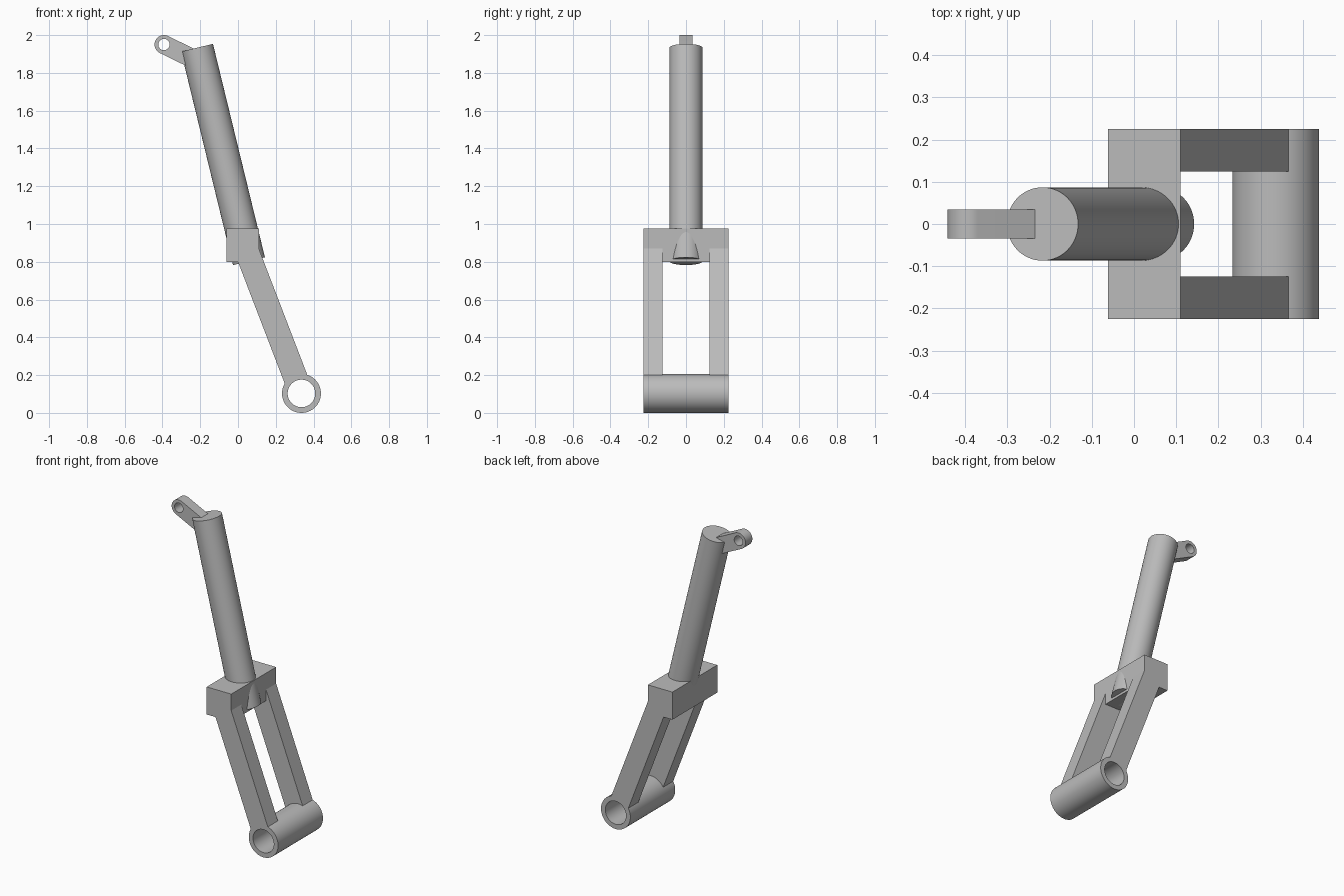
import bpy
from math import cos, sin, pi, radians, atan2
from mathutils import Vector

cube = bpy.data.objects.get("Cube")
if cube:
    bpy.data.objects.remove(cube, do_unlink=True)

metal = bpy.data.materials.new("plain_grey_metal")
metal.use_nodes = True
GREY = (0.5, 0.5, 0.5, 1)
metal.diffuse_color = GREY
metal.node_tree.nodes["Principled BSDF"].inputs["Base Color"].default_value = GREY


def finish(obj):
    obj.data.materials.clear()
    obj.data.materials.append(metal)
    bpy.ops.object.select_all(action='DESELECT')
    obj.select_set(True)
    bpy.context.view_layer.objects.active = obj
    bpy.ops.object.shade_smooth_by_angle(angle=radians(35))
    return obj


def arc(centre, radius, start=0, end=2 * pi, steps=48):
    """Points on an arc in the side plane (x, z)."""
    return [(centre[0] + radius * cos(start + (end - start) * i / steps),
             centre[1] + radius * sin(start + (end - start) * i / steps))
            for i in range(steps + 1)]


def plate(name, loops, y, half_depth):
    """Extrude filled outlines (later loops are holes) along y."""
    curve = bpy.data.curves.new(name, 'CURVE')
    curve.dimensions = '2D'
    curve.fill_mode = 'BOTH'
    curve.extrude = half_depth
    for points in loops:
        spline = curve.splines.new('POLY')
        spline.points.add(len(points) - 1)
        for p, (x, z) in zip(spline.points, points):
            p.co = (x, z, 0, 1)
        spline.use_cyclic_u = True
    obj = bpy.data.objects.new(name, curve)
    bpy.context.collection.objects.link(obj)
    bpy.ops.object.select_all(action='DESELECT')
    obj.select_set(True)
    bpy.context.view_layer.objects.active = obj
    bpy.ops.object.convert(target='MESH')
    obj = bpy.context.view_layer.objects.active
    obj.rotation_euler.x = pi / 2
    obj.location.y = y
    return finish(obj)


def bar(start, end, half_width):
    """Rectangle outline around a centre line in the side plane."""
    a, b = Vector(start), Vector(end)
    d = (b - a).normalized()
    n = Vector((-d.y, d.x)) * half_width
    return [tuple(p) for p in (a + n, a - n, b - n, b + n)]


# Leaning main cylinder
top, bottom = Vector((-0.217, 0, 1.933)), Vector((0.058, 0, 0.803))
axis = top - bottom
bpy.ops.mesh.primitive_cylinder_add(vertices=64, radius=0.087, depth=axis.length,
                                    location=(top + bottom) / 2,
                                    rotation=(0, atan2(axis.x, axis.z), 0))
cylinder = bpy.context.object
cylinder.name = "main_cylinder"
finish(cylinder)

# Cross block joining the cylinder to the fork
plate("cross_block", [[(-0.062, 0.8), (0.11, 0.8), (0.11, 0.975), (-0.062, 0.975)]], 0, 0.225)

# Lower pivot tube with a through bore
hub = Vector((0.336, 0.103))
ring = arc(hub, 0.103, steps=64)[:-1]
bore = arc(hub, 0.073, steps=64)[:-1]
plate("pivot_tube", [ring, bore], 0, 0.225)

# Two fork arms, ending inside the tube wall and the block
shoulder = Vector((0.03, 0.9))
arm_end = hub + (shoulder - hub).normalized() * 0.08
for side, y in (("left", -1), ("right", 1)):
    plate("fork_arm_" + side, [bar(shoulder, arm_end, 0.064)], y * 0.1745, 0.0505)

# Upper lug with a rounded eye
eye = Vector((-0.392, 1.95))
lean = radians(-26)
root = eye + Vector((cos(lean), sin(lean))) * 0.2
side = Vector((-sin(lean), cos(lean))) * 0.05
outline = arc(eye, 0.05, lean + pi / 2, lean + 3 * pi / 2, 32)
outline += [tuple(root - side), tuple(root + side)]
plate("upper_lug", [outline, arc(eye, 0.03)[:-1]], 0, 0.034)
